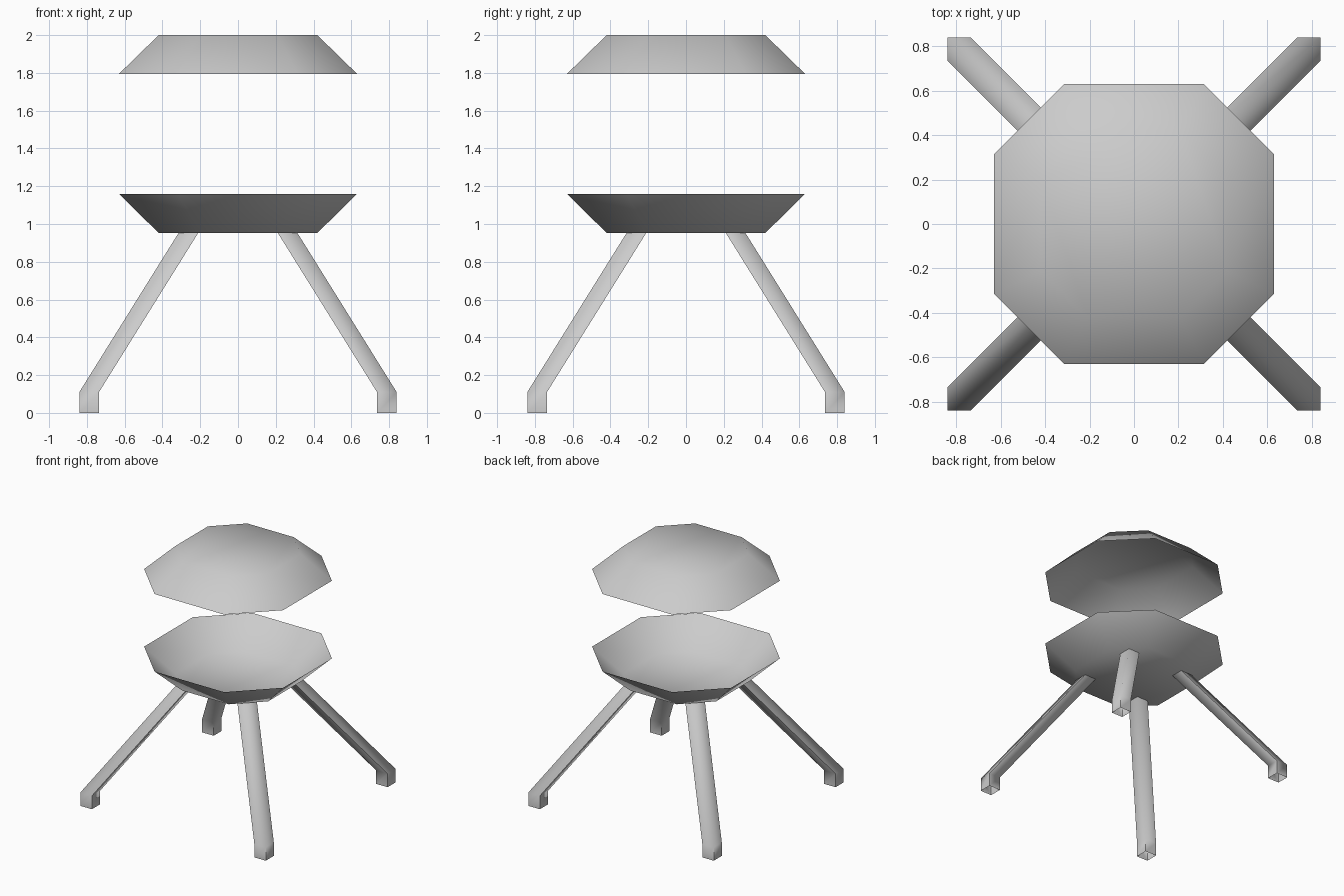
import bpy, bmesh, math

if "Cube" in bpy.data.objects:
    bpy.data.objects.remove(bpy.data.objects["Cube"])


def octagon(mid, z):
    """Square ring with cut corners: long half-width = mid, short = mid / 2."""
    h = mid / 2
    return [(mid, -h, z), (mid, h, z), (h, mid, z), (-h, mid, z),
            (-mid, h, z), (-mid, -h, z), (-h, -mid, z), (h, -mid, z)]


def square(c, half, z):
    cx, cy = c
    return [(cx - half, cy - half, z), (cx + half, cy - half, z),
            (cx + half, cy + half, z), (cx - half, cy + half, z)]


def loft(name, rings, cap_first, angle):
    """Skin rings in order; optionally close the first ring."""
    bm = bmesh.new()
    rows = [[bm.verts.new(p) for p in ring] for ring in rings]
    n = len(rows[0])
    for a, b in zip(rows, rows[1:]):
        for i in range(n):
            j = (i + 1) % n
            bm.faces.new((a[i], a[j], b[j], b[i]))
    if cap_first:
        bm.faces.new(rows[0][::-1])
    # rings that run downwards come out inside out
    if rings[0][0][2] > rings[-1][0][2]:
        bmesh.ops.reverse_faces(bm, faces=bm.faces[:])
    me = bpy.data.meshes.new(name)
    bm.to_mesh(me)
    bm.free()
    ob = bpy.data.objects.new(name, me)
    bpy.context.collection.objects.link(ob)
    bpy.ops.object.select_all(action='DESELECT')
    ob.select_set(True)
    bpy.context.view_layer.objects.active = ob
    bpy.ops.object.shade_smooth_by_angle(angle=math.radians(angle))
    return ob


# Open shells: upper dome and lower bowl
loft("upper_dome", [octagon(0.42, 2.0), octagon(0.63, 1.795)], True, 60)
loft("lower_bowl", [octagon(0.42, 0.952), octagon(0.63, 1.16)], True, 60)

# Four splayed legs with short upright feet, open at both ends
for side, sx in (("left", -1), ("right", 1)):
    for end, sy in (("front", -1), ("back", 1)):
        path = [(0.788, 0.0), (0.788, 0.11), (0.263, 0.952)]
        loft(f"{end}_{side}_leg",
             [square((sx * r, sy * r), 0.052, z) for r, z in path], False, 80)
